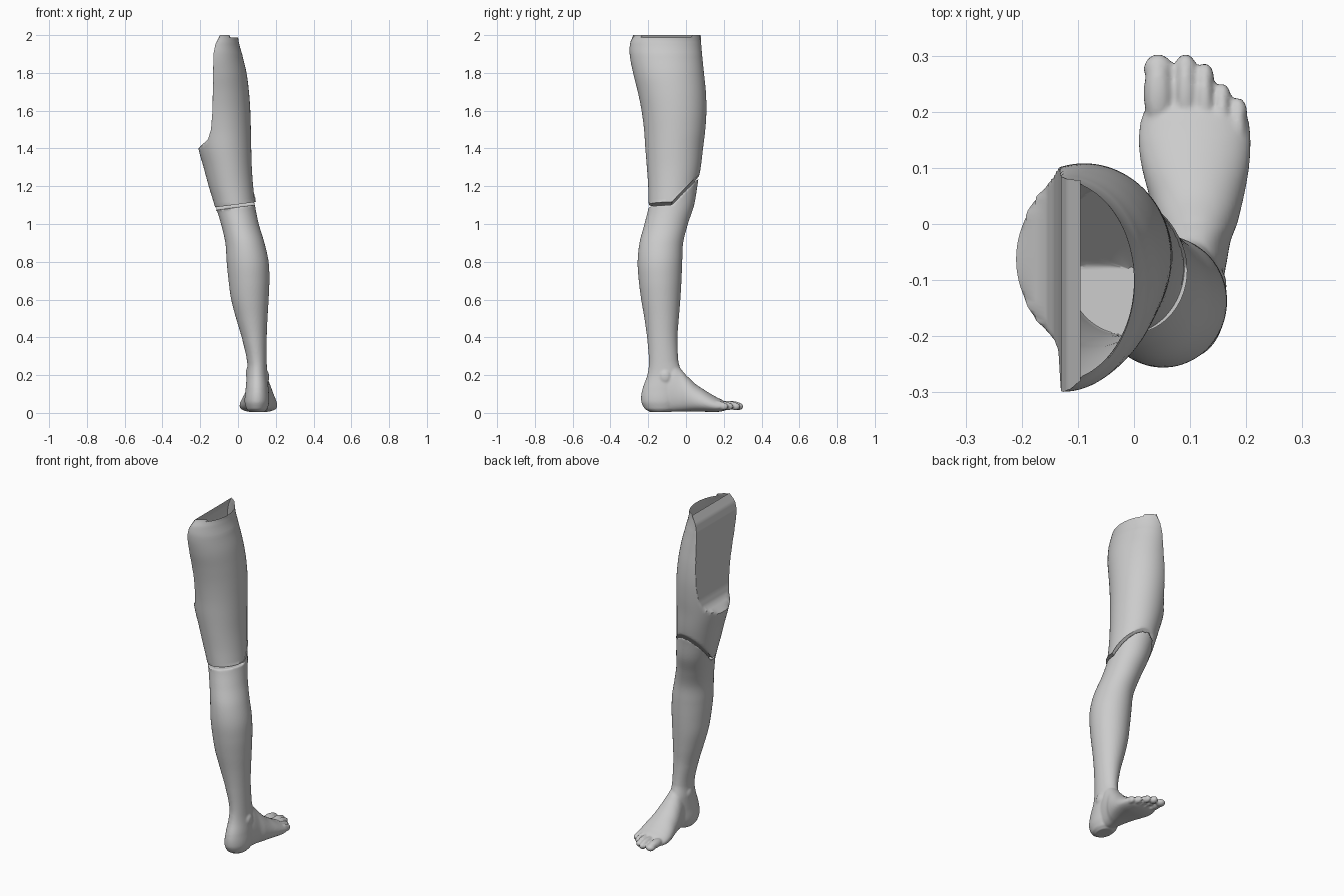
import bpy, bmesh, math
from mathutils import Vector

if "Cube" in bpy.data.objects:
    bpy.data.objects.remove(bpy.data.objects["Cube"])

grey = bpy.data.materials.new("plain grey")
grey.diffuse_color = (0.6, 0.6, 0.6, 1)
grey.use_nodes = True
grey.node_tree.nodes["Principled BSDF"].inputs["Base Color"].default_value = grey.diffuse_color


def lerp_table(table, t):
    for (t0, v0), (t1, v1) in zip(table, table[1:]):
        if t <= t1:
            return v0 + (v1 - v0) * max(0, (t - t0) / (t1 - t0))
    return table[-1][1]


def spline(rows, steps):
    """Smooth in-between sections through the key sections."""
    out = []
    for i in range(len(rows) - 1):
        p = [rows[max(0, min(len(rows) - 1, i + k))] for k in (-1, 0, 1, 2)]
        for s in range(steps):
            t = s / steps
            row = []
            for j, (a, b, c, d) in enumerate(zip(*p)):
                if j == 0:
                    row.append(b + (c - b) * t)
                else:
                    row.append(0.5 * (2 * b + (c - a) * t + (2 * a - 5 * b + 4 * c - d) * t * t
                                      + (3 * b - a - 3 * c + d) * t ** 3))
            out.append(tuple(row))
    return out + [tuple(rows[-1])]


def loft(bm, rows, place, cap_start=True, cap_end=True, sides=64, steps=4):
    """Skin oval sections (position, u0, u1, v0, v1); caps are shrinking rings."""
    rows = [(r, 1.0) for r in spline(rows, steps)]
    shrink = (0.97, 0.8, 0.6, 0.4, 0.2, 0.05)
    if cap_start:
        rows = [(rows[0][0], s) for s in reversed(shrink)] + rows
    if cap_end:
        rows += [(rows[-1][0], s) for s in shrink]
    rings = []
    for (t, u0, u1, v0, v1), s in rows:
        ring = []
        for k in range(sides):
            a = 2 * math.pi * k / sides
            u = (u0 + u1) / 2 + s * (u1 - u0) / 2 * math.cos(a)
            v = (v0 + v1) / 2 + s * (v1 - v0) / 2 * math.sin(a)
            ring.append(bm.verts.new(place(t, u, v, v0, v1)))
        rings.append(ring)
    for r0, r1 in zip(rings, rings[1:]):
        for k in range(sides):
            n = (k + 1) % sides
            bm.faces.new((r0[k], r0[n], r1[n], r1[k]))
    if cap_start:
        bm.faces.new(rings[0][::-1])
    if cap_end:
        bm.faces.new(rings[-1])


def ball(bm, centre, size):
    got = bmesh.ops.create_uvsphere(bm, u_segments=24, v_segments=16, radius=1)
    for v in got["verts"]:
        v.co = Vector(centre) + Vector([a * b for a, b in zip(v.co, size)])


def finish(bm, name, angle):
    bmesh.ops.recalc_face_normals(bm, faces=bm.faces)
    mesh = bpy.data.meshes.new(name)
    bm.to_mesh(mesh)
    bm.free()
    mesh.materials.append(grey)
    ob = bpy.data.objects.new(name, mesh)
    bpy.context.collection.objects.link(ob)
    bpy.ops.object.select_all(action='DESELECT')
    ob.select_set(True)
    bpy.context.view_layer.objects.active = ob
    bpy.ops.object.shade_smooth_by_angle(angle=math.radians(angle))
    return ob


def seam(x, y):
    """Knee joint: level behind, sloping up over the kneecap."""
    return 1.09 + 0.13 * x + 1.1 * max(0, y + 0.075)


# thigh: oval tube, sliced flat on its inner side, open at the top
side_cut = [(1.38, -0.5), (1.4, -0.21), (1.45, -0.158), (1.5, -0.143), (1.6, -0.135),
            (1.9, -0.13), (1.95, -0.12), (2.0, -0.095)]


def thigh_point(z, x, y, y0, y1):
    if z > 1.39:
        x = max(x, lerp_table(side_cut, z))
    if z > 1.99 and x > -0.04:
        z -= 0.014
    return Vector((x, y, max(z, seam(x, y) + 0.014)))


bm = bmesh.new()
loft(bm, [(1.03, -0.105, 0.095, -0.195, 0.03),
          (1.1, -0.125, 0.09, -0.197, 0.045),
          (1.2, -0.155, 0.08, -0.2, 0.06),
          (1.3, -0.182, 0.073, -0.207, 0.078),
          (1.4, -0.21, 0.07, -0.215, 0.09),
          (1.5, -0.225, 0.068, -0.222, 0.102),
          (1.6, -0.24, 0.065, -0.235, 0.108),
          (1.7, -0.25, 0.058, -0.255, 0.105),
          (1.8, -0.26, 0.045, -0.28, 0.095),
          (1.9, -0.27, 0.022, -0.298, 0.085),
          (1.96, -0.27, 0.005, -0.295, 0.08),
          (2.0, -0.27, 0.0, -0.28, 0.078)],
     thigh_point, cap_end=False, sides=96, steps=6)
finish(bm, "thigh", 35)

# lower leg: heel to knee, trimmed by the knee seam
bm = bmesh.new()
loft(bm, [(0.004, 0.06, 0.14, -0.19, -0.08),
          (0.02, 0.045, 0.155, -0.218, -0.05),
          (0.06, 0.035, 0.165, -0.237, -0.03),
          (0.12, 0.04, 0.162, -0.232, -0.02),
          (0.2, 0.046, 0.155, -0.205, -0.02),
          (0.27, 0.048, 0.152, -0.196, -0.04),
          (0.4, 0.02, 0.152, -0.206, -0.045),
          (0.5, -0.01, 0.156, -0.22, -0.038),
          (0.6, -0.036, 0.162, -0.237, -0.03),
          (0.7, -0.05, 0.166, -0.25, -0.024),
          (0.8, -0.06, 0.162, -0.256, -0.02),
          (0.9, -0.067, 0.14, -0.246, -0.015),
          (1.0, -0.09, 0.11, -0.22, 0.01),
          (1.1, -0.12, 0.09, -0.197, 0.043),
          (1.2, -0.15, 0.08, -0.198, 0.06),
          (1.3, -0.175, 0.072, -0.205, 0.075)],
     lambda z, x, y, y0, y1: Vector((x, y, min(z, seam(x, y)))), steps=6)

# foot: sections along y, widest near the sole
def foot_point(y, x, z, z0, z1):
    return Vector((x, y, z0 + (z1 - z0) * max(0, (z - z0) / (z1 - z0)) ** 1.35))


loft(bm, [(-0.15, 0.06, 0.15, 0.02, 0.2),
          (-0.08, 0.055, 0.163, 0.008, 0.27),
          (-0.03, 0.046, 0.172, 0.008, 0.235),
          (0.0, 0.038, 0.184, 0.008, 0.2),
          (0.05, 0.027, 0.196, 0.008, 0.153),
          (0.1, 0.014, 0.205, 0.006, 0.12),
          (0.15, 0.008, 0.208, 0.004, 0.09),
          (0.19, 0.013, 0.203, 0.008, 0.07),
          (0.215, 0.025, 0.185, 0.015, 0.055)], foot_point)

# toes: x, tip y, half width
for x, tip, w in [(0.043, 0.302, 0.026), (0.092, 0.302, 0.02), (0.126, 0.286, 0.017),
                  (0.157, 0.25, 0.016), (0.186, 0.224, 0.016)]:
    ball(bm, (x, tip - 0.07, 0.04), (w, 0.062, 0.024))
    ball(bm, (x, tip - 0.026, 0.034), (w, 0.027, 0.02))

# ankle bones
for x, z in [(0.056, 0.21), (0.15, 0.19)]:
    ball(bm, (x, -0.11, z), (0.015, 0.03, 0.035))

leg = finish(bm, "lower_leg_and_foot", 50)
remesh = leg.modifiers.new("fuse", 'REMESH')
remesh.mode = 'VOXEL'
remesh.voxel_size = 0.006
remesh.use_smooth_shade = True
soften = leg.modifiers.new("soften", 'SMOOTH')
soften.factor = 0.5
soften.iterations = 3
